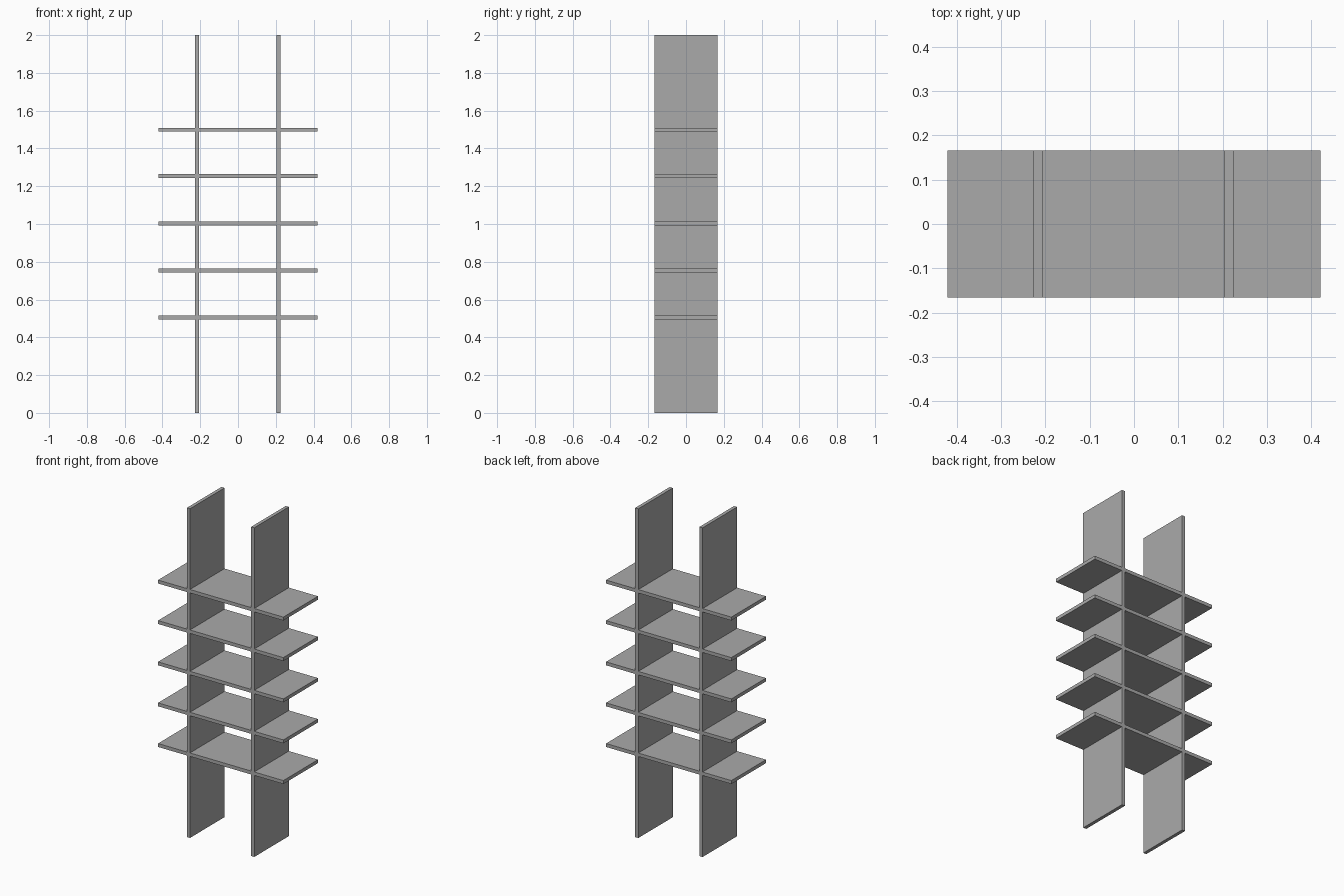
import bpy

cube = bpy.data.objects.get("Cube")
if cube:
    bpy.data.objects.remove(cube, do_unlink=True)

DEPTH = 0.332
THICK = 0.021
HEIGHT = 2.0
WIDTH = 0.842

# Single grey finish
grey = bpy.data.materials.new("plain grey")
grey.use_nodes = True
colour = (0.4, 0.4, 0.4, 1)
grey.diffuse_color = colour
grey.node_tree.nodes["Principled BSDF"].inputs["Base Color"].default_value = colour


def board(name, size, centre):
    """Flat rectangular board with its size baked into the mesh."""
    bpy.ops.mesh.primitive_cube_add(size=1, location=centre)
    obj = bpy.context.object
    obj.name = name
    obj.scale = size
    bpy.ops.object.transform_apply(location=False, rotation=False, scale=True)
    obj.data.materials.append(grey)
    return obj


# Two full-height uprights
for name, x in (("right_upright", -0.217), ("left_upright", 0.215)):
    board(name, (THICK, DEPTH, HEIGHT), (x, 0, HEIGHT / 2))

# Five shelves passing through the uprights
for i, z in enumerate((0.506, 0.753, 1.002, 1.253, 1.499), start=1):
    board(f"shelf_{i}", (WIDTH, DEPTH, THICK), (0, 0, z))
